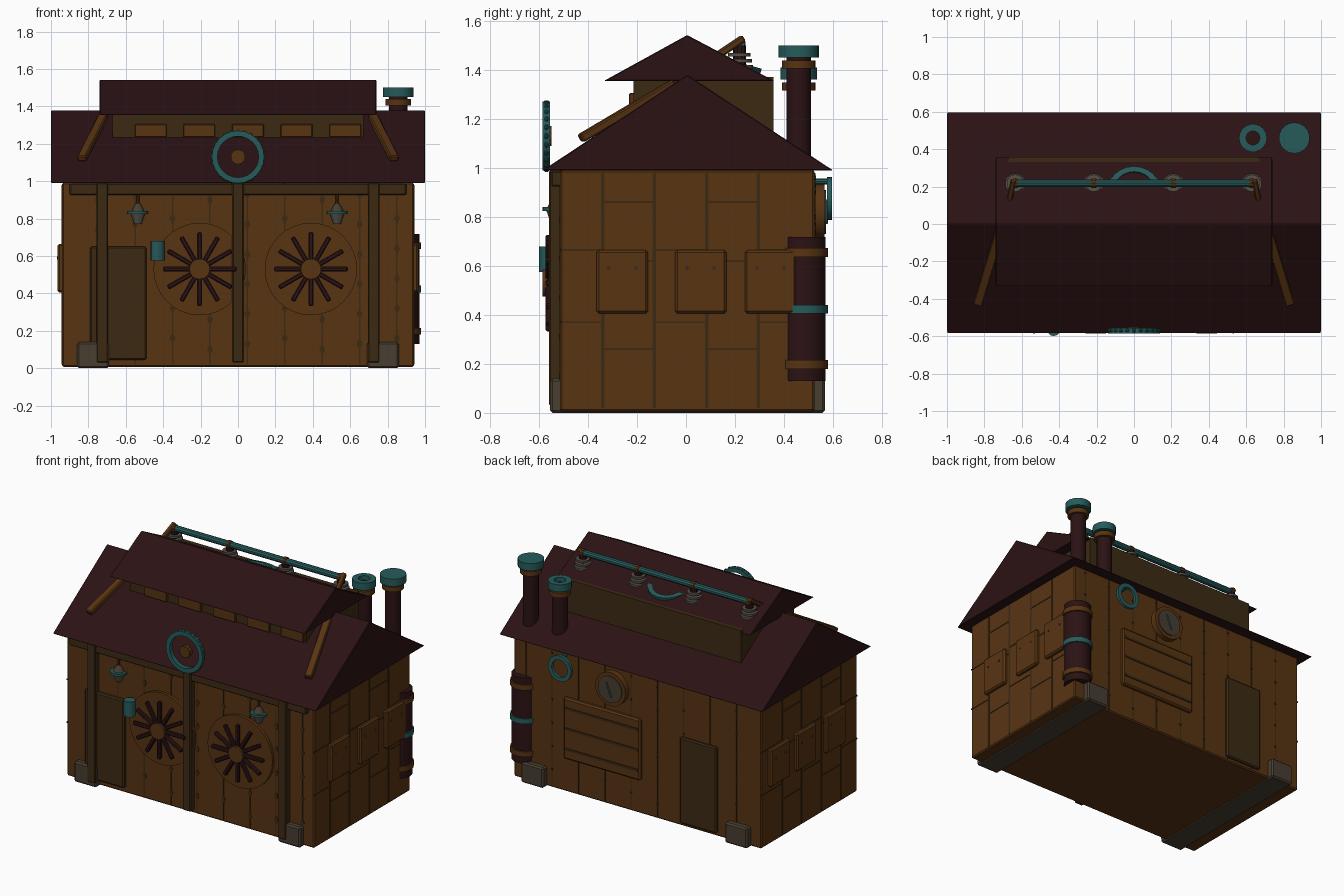
import bpy, bmesh, math
from mathutils import Vector, Matrix

if "Cube" in bpy.data.objects:
    bpy.data.objects.remove(bpy.data.objects["Cube"])


def material(name, rgb):
    m = bpy.data.materials.new(name)
    m.diffuse_color = (*rgb, 1)
    m.use_nodes = True
    m.node_tree.nodes["Principled BSDF"].inputs["Base Color"].default_value = m.diffuse_color
    return m


WOOD = material("orange_brown_wood", (0.098, 0.034, 0.006))
DARK = material("dark_brown_wood", (0.045, 0.023, 0.007))
ROOF = material("maroon_metal", (0.024, 0.006, 0.007))
TEAL = material("teal_copper", (0.02, 0.105, 0.105))
STONE = material("grey_stone", (0.065, 0.048, 0.031))
GLASS = material("pale_grey", (0.095, 0.08, 0.065))


def finish(name, bm, mat, bevel=0, smooth=False):
    bmesh.ops.recalc_face_normals(bm, faces=bm.faces)
    me = bpy.data.meshes.new(name)
    bm.to_mesh(me)
    bm.free()
    me.materials.append(mat)
    ob = bpy.data.objects.new(name, me)
    bpy.context.collection.objects.link(ob)
    if bevel:
        b = ob.modifiers.new("bevel", 'BEVEL')
        b.width, b.segments = bevel, 1
    if smooth:
        bpy.context.view_layer.objects.active = ob
        bpy.ops.object.select_all(action='DESELECT')
        ob.select_set(True)
        bpy.ops.object.shade_smooth_by_angle()
    return ob


def box(name, x0, x1, y0, y1, z0, z1, mat, bevel=0.0):
    bm = bmesh.new()
    bmesh.ops.create_cube(bm, size=1)
    for v in bm.verts:
        v.co = ((x0 + x1) / 2 + v.co.x * (x1 - x0), (y0 + y1) / 2 + v.co.y * (y1 - y0),
                (z0 + z1) / 2 + v.co.z * (z1 - z0))
    return finish(name, bm, mat, bevel)


def rod(name, p, q, r, mat, sides=12, r2=None):
    p, q = Vector(p), Vector(q)
    bm = bmesh.new()
    bmesh.ops.create_cone(bm, cap_ends=True, segments=sides, radius1=r, radius2=r if r2 is None else r2,
                          depth=(q - p).length)
    rot = (q - p).to_track_quat('Z', 'Y').to_matrix().to_4x4()
    bm.transform(Matrix.Translation((p + q) / 2) @ rot)
    return finish(name, bm, mat, smooth=sides > 8)


def beam(name, p, q, w, h, mat):
    p, q = Vector(p), Vector(q)
    bm = bmesh.new()
    bmesh.ops.create_cube(bm, size=1)
    rot = (q - p).to_track_quat('Y', 'Z').to_matrix().to_4x4()
    bm.transform(Matrix.Translation((p + q) / 2) @ rot @ Matrix.Diagonal((w, (q - p).length, h, 1)))
    return finish(name, bm, mat, 0.006)


def ring(name, centre, tilt, r_in, r_out, depth, mat, n=24):
    # flat ring round local z, tilted about x
    bm = bmesh.new()
    prof = [(r_in, -depth / 2), (r_out, -depth / 2), (r_out, depth / 2), (r_in, depth / 2)]
    loops = [[bm.verts.new((r * math.cos(a), r * math.sin(a), z)) for r, z in prof]
             for a in (2 * math.pi * i / n for i in range(n))]
    for i in range(n):
        a, b = loops[i], loops[(i + 1) % n]
        for j in range(4):
            k = (j + 1) % 4
            bm.faces.new((a[j], a[k], b[k], b[j]))
    bm.transform(Matrix.Translation(centre) @ Matrix.Rotation(tilt, 4, 'X'))
    return finish(name, bm, mat, smooth=True)


def prism(name, x, profile, mat):
    bm = bmesh.new()
    face = bm.faces.new([bm.verts.new((-x, y, z)) for y, z in profile])
    ext = bmesh.ops.extrude_face_region(bm, geom=[face])
    for v in ext['geom']:
        if isinstance(v, bmesh.types.BMVert):
            v.co.x = x
    return finish(name, bm, mat, 0.004)


# walls and roofs
box("walls", -0.94, 0.94, -0.515, 0.525, 0.006, 0.992, WOOD, 0.008)
prism("main_roof", 1.0, [(-0.585, 0.99), (0.6, 0.99), (0.005, 1.38)], ROOF)
prism("upper_roof", 0.74, [(-0.335, 1.355), (0.36, 1.355), (0.005, 1.542)], ROOF)
box("roof_lantern_wall", -0.67, 0.67, -0.215, 0.358, 1.1, 1.37, DARK)
for i in range(5):
    c = -0.467 + i * 0.26
    box("roof_vent", c - 0.085, c + 0.085, -0.232, -0.21, 1.235, 1.305, WOOD, 0.004)

# plank seams with worn diamond patches on front and back
for y, s in ((-0.515, -1), (0.525, 1)):
    for i in range(9):
        x = -0.75 + i * 0.2
        box("plank_seam", x - 0.004, x + 0.004, y - 0.003, y + 0.003, 0.02, 0.98, DARK)
        for j in range(6):
            z = 0.1 + 0.16 * j + 0.03 * (i % 3)
            if s < 0:
                d = rod("worn_patch", (0, -0.003, 0), (0, 0.003, 0), 0.03, DARK, 4)
                d.scale = (0.55, 1, 1)
            else:
                d = rod("rivet", (0, -0.003, 0), (0, 0.006, 0), 0.009, DARK, 6)
            d.location = (x, y, z)

# side walls: plank seams and window plates
for s in (-1, 1):
    xs = sorted((s * 0.936, s * 0.943))
    ys = (-0.515, -0.34, -0.13, 0.085, 0.295, 0.525)
    for i in range(5):
        if i:
            box("side_seam", *xs, ys[i] - 0.007, ys[i] + 0.007, 0.02, 0.98, DARK)
        for z in ((0.26, 0.62, 0.86) if i % 2 else (0.37, 0.665)):
            box("side_board_end", *xs, ys[i], ys[i + 1], z - 0.004, z + 0.004, DARK)
    for c in (-0.26, 0.06, 0.345):
        box("side_window_plate", *sorted((s * 0.93, s * 0.965)), c - 0.105, c + 0.105, 0.405, 0.665, WOOD, 0.01)
        for d in (-0.055, 0.055):
            rod("plate_rivet", (s * 0.96, c + d, 0.59), (s * 0.968, c + d, 0.59), 0.008, DARK, 6)

# front frame and stone footings
for x in (-0.725, 0, 0.725):
    box("front_post", x - 0.031, x + 0.031, -0.56, -0.5, 0.03, 0.99, DARK, 0.006)
box("front_lintel", -0.9, 0.9, -0.55, -0.5, 0.925, 0.988, DARK, 0.006)
for s in (-1, 1):
    box("footing", *sorted((s * 0.69, s * 0.86)), -0.555, 0.567, 0, 0.14, STONE, 0.01)

# front door with door lamp
box("front_door", -0.79, -0.49, -0.54, -0.5, 0.045, 0.65, DARK, 0.008)
rod("door_lamp", (-0.43, -0.562, 0.575), (-0.43, -0.562, 0.68), 0.037, TEAL, 12)
box("door_lamp_bracket", -0.45, -0.41, -0.55, -0.51, 0.6, 0.65, DARK)

# front fans
for x in (-0.205, 0.39):
    z = 0.53
    rod("fan_disc", (x, -0.535, z), (x, -0.51, z), 0.247, WOOD, 32)
    rod("fan_hub", (x, -0.585, z), (x, -0.53, z), 0.055, WOOD, 16)
    for i in range(12):
        a = i * math.pi / 6
        c, s = math.cos(a), math.sin(a)
        beam("fan_blade", (x + 0.04 * c, -0.56, z + 0.04 * s), (x + 0.197 * c, -0.56, z + 0.197 * s),
             0.026, 0.026, ROOF)

# hanging lamps
for x in (-0.535, 0.53):
    y = -0.53
    rod("lamp_hook", (x, y, 0.86), (x, y, 0.94), 0.008, WOOD, 8)
    rod("lamp_dome", (x, y, 0.84), (x, y, 0.88), 0.036, STONE, 10, 0.014)
    rod("lamp_shade", (x, y, 0.824), (x, y, 0.84), 0.055, TEAL, 16)
    rod("lamp_bulb", (x, y, 0.77), (x, y, 0.825), 0.02, GLASS, 10, 0.04)

# front gear wheel above the eave
ring("front_gear_ring", (0, -0.57, 1.13), math.pi / 2, 0.11, 0.14, 0.03, TEAL)
for i in range(24):
    a = i * math.pi / 12
    c, s = math.cos(a), math.sin(a)
    beam("gear_tooth", (0.13 * c, -0.57, 1.13 + 0.13 * s), (0.146 * c, -0.57, 1.13 + 0.146 * s), 0.016, 0.024, TEAL)
rod("gear_hub", (0, -0.58, 1.13), (0, -0.55, 1.13), 0.04, WOOD, 10)
# second ring half sunk in the rear roof
ring("rear_roof_ring", (0, 0.165, 1.428), math.radians(-15), 0.115, 0.145, 0.03, TEAL)

# roof braces and ridge rail on insulators
for s in (-1, 1):
    beam("roof_brace", (s * 0.72, -0.05, 1.345), (s * 0.835, -0.43, 1.12), 0.05, 0.035, WOOD)
    beam("rail_strut", (s * 0.665, 0.13, 1.46), (s * 0.645, 0.235, 1.53), 0.03, 0.03, WOOD)
rod("ridge_rail", (-0.65, 0.218, 1.507), (0.65, 0.218, 1.507), 0.021, TEAL, 10)
for x in (-0.635, -0.215, 0.21, 0.63):
    rod("insulator_stem", (x, 0.218, 1.40), (x, 0.218, 1.5), 0.026, ROOF, 10)
    for z, r in ((1.412, 0.055), (1.437, 0.052), (1.462, 0.046)):
        rod("insulator_disc", (x, 0.218, z - 0.007), (x, 0.218, z + 0.007), r, GLASS, 14)
    rod("rail_clamp", (x - 0.012, 0.218, 1.507), (x + 0.012, 0.218, 1.507), 0.026, WOOD, 10)

# chimneys
for x, top in ((0.636, 1.41), (0.857, 1.5)):
    y = 0.46
    rod("chimney_shaft", (x, y, 1.0), (x, y, top - 0.03), 0.05, ROOF, 16)
    rod("chimney_band", (x, y, top - 0.095), (x, y, top - 0.062), 0.069, WOOD, 16)
    if top < 1.45:
        ring("chimney_open_cap", (x, y, top - 0.025), 0, 0.037, 0.075, 0.05, TEAL, 18)
    else:
        rod("chimney_cap", (x, y, top - 0.05), (x, y, top), 0.083, TEAL, 18)

# corner boiler
bx, by = 0.882, 0.482
rod("boiler_tank", (bx, by, 0.13), (bx, by, 0.718), 0.088, ROOF, 16)
for z, m in ((0.197, WOOD), (0.423, TEAL), (0.655, WOOD)):
    rod("boiler_band", (bx, by, z - 0.018), (bx, by, z + 0.018), 0.097, m, 16)

# rear door, panel, gauge and ring
box("rear_door", -0.61, -0.33, 0.51, 0.545, 0.03, 0.62, DARK, 0.008)
box("rear_panel", -0.035, 0.55, 0.51, 0.55, 0.24, 0.66, WOOD, 0.01)
for z in (0.31, 0.45, 0.59):
    box("panel_slat", -0.02, 0.535, 0.545, 0.556, z - 0.008, z + 0.008, DARK)
rod("gauge_case", (0.18, 0.52, 0.82), (0.18, 0.565, 0.82), 0.115, WOOD, 24)
rod("gauge_face", (0.18, 0.56, 0.82), (0.18, 0.572, 0.82), 0.09, STONE, 24)
beam("gauge_needle", (0.165, 0.573, 0.77), (0.205, 0.573, 0.87), 0.014, 0.01, TEAL)
ring("rear_valve_ring", (0.545, 0.585, 0.875), math.pi / 2, 0.06, 0.088, 0.02, TEAL)
rod("valve_stem", (0.545, 0.52, 0.945), (0.545, 0.58, 0.945), 0.012, TEAL, 8)
